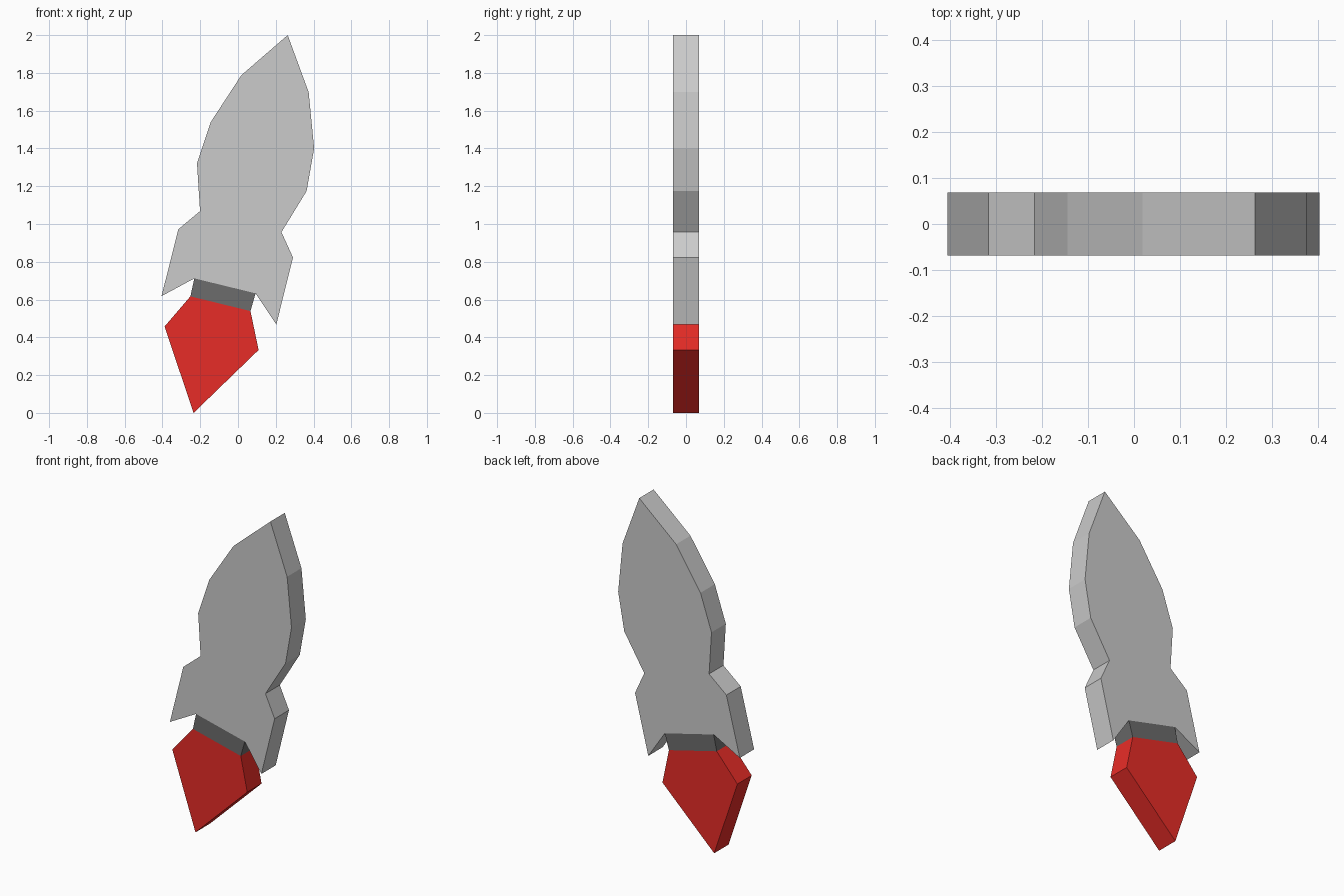
import bpy

if "Cube" in bpy.data.objects:
    bpy.data.objects.remove(bpy.data.objects["Cube"])

HALF_DEPTH = 0.068


def paint(name, rgb):
    mat = bpy.data.materials.new(name)
    mat.diffuse_color = (*rgb, 1.0)
    mat.use_nodes = True
    mat.node_tree.nodes["Principled BSDF"].inputs["Base Color"].default_value = mat.diffuse_color
    return mat


def slab(name, outline, mat=None):
    """Extrude an x-z outline (clockwise from the front) along y."""
    n = len(outline)
    verts = [(x, y, z) for y in (-HALF_DEPTH, HALF_DEPTH) for x, z in outline]
    faces = [tuple(reversed(range(n))), tuple(range(n, 2 * n))]
    faces += [(i, (i + 1) % n, n + (i + 1) % n, n + i) for i in range(n)]
    mesh = bpy.data.meshes.new(name)
    mesh.from_pydata(verts, [], faces)
    mesh.update()
    obj = bpy.data.objects.new(name, mesh)
    bpy.context.collection.objects.link(obj)
    if mat:
        mesh.materials.append(mat)
    return obj


# Joints shared between neighbouring parts
body_right, body_left = (0.093, 0.633), (-0.231, 0.712)
nozzle_right, nozzle_left = (0.066, 0.539), (-0.252, 0.617)

# Hull with its two fins, from the nose clockwise
slab("rocket_body", [
    (0.263, 2.0), (0.374, 1.698), (0.403, 1.40), (0.363, 1.174), (0.23, 0.957),
    (0.291, 0.823), (0.203, 0.468), body_right, body_left, (-0.405, 0.618),
    (-0.316, 0.972), (-0.201, 1.068), (-0.217, 1.322), (-0.144, 1.54), (0.018, 1.788)])

# Dark exhaust collar
slab("nozzle", [body_left, body_right, nozzle_right, nozzle_left],
     paint("dark_grey", (0.15, 0.15, 0.15)))

# Flame
slab("flame", [nozzle_left, nozzle_right, (0.109, 0.333), (-0.235, 0.0), (-0.389, 0.457)],
     paint("red", (0.8, 0.025, 0.02)))
